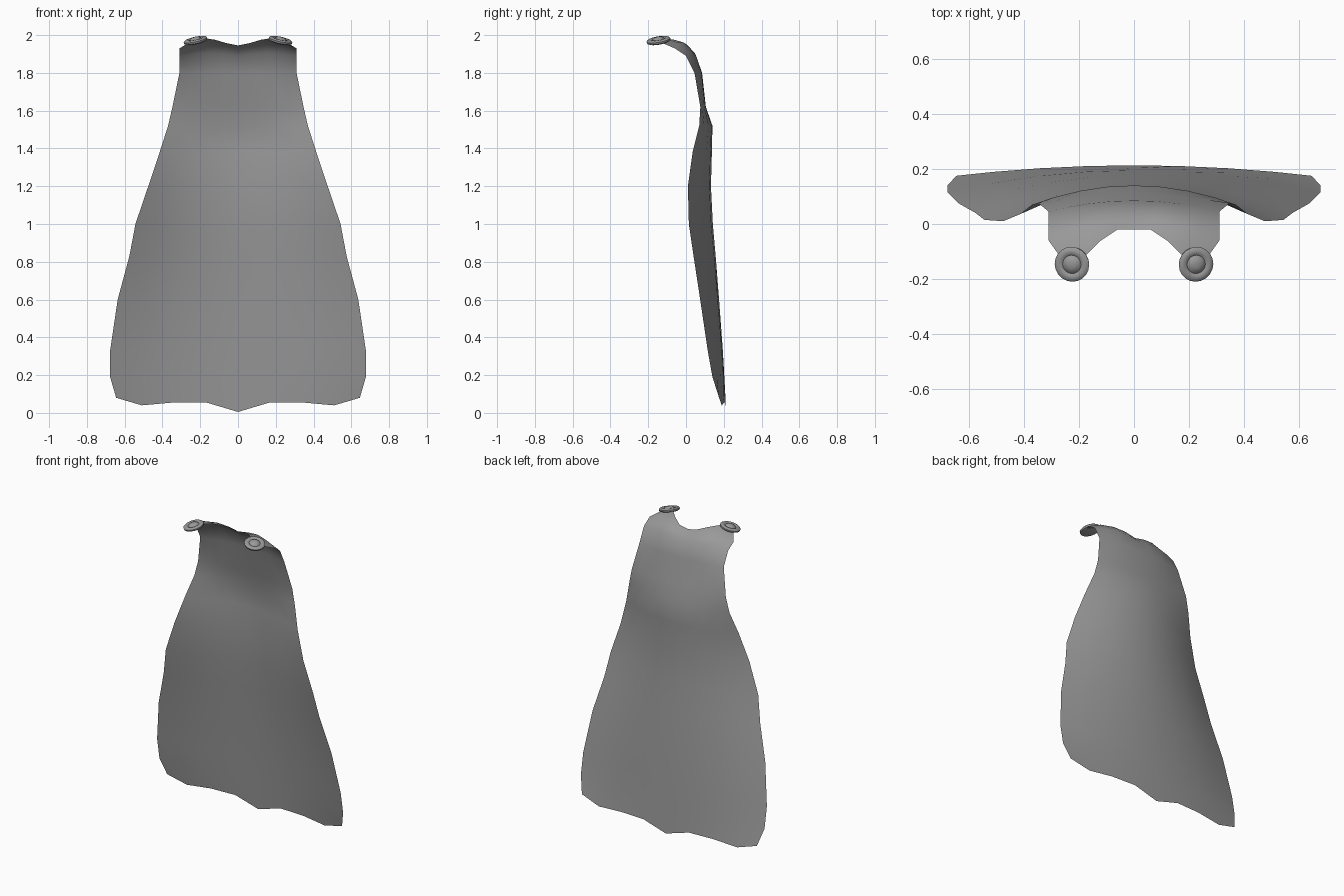
import bpy, bmesh, math
from mathutils import Matrix, Vector

if "Cube" in bpy.data.objects:
    bpy.data.objects.remove(bpy.data.objects["Cube"])

grey = bpy.data.materials.new("mid grey")
grey.diffuse_color = (0.32, 0.32, 0.32, 1)
grey.use_nodes = True
grey.node_tree.nodes["Principled BSDF"].inputs["Base Color"].default_value = grey.diffuse_color


def make_object(name, bm, angle):
    mesh = bpy.data.meshes.new(name)
    bm.to_mesh(mesh)
    bm.free()
    mesh.materials.append(grey)
    obj = bpy.data.objects.new(name, mesh)
    bpy.context.collection.objects.link(obj)
    bpy.ops.object.select_all(action='DESELECT')
    obj.select_set(True)
    bpy.context.view_layer.objects.active = obj
    bpy.ops.object.shade_smooth_by_angle(angle=math.radians(angle))
    return obj


# Cape: shoulder rows (neckline first), each from the centre out to the side
shoulder = [
    [(0, -.02, 1.945), (.06, -.02, 1.957), (.12, -.06, 1.975), (.17, -.11, 1.983), (.26, -.13, 1.96)],
    [(0, .01, 1.93), (.075, .01, 1.945), (.15, -.01, 1.96), (.23, -.04, 1.96), (.31, -.06, 1.93)],
    [(0, .05, 1.89), (.08, .05, 1.9), (.16, .04, 1.905), (.24, .02, 1.9), (.31, 0, 1.89)],
]
# Back rows: height, half width, centre depth, edge depth
back = [
    (1.80, .31, .085, .045), (1.62, .347, .105, .076), (1.52, .37, .14, .07),
    (1.38, .415, .137, .035), (1.20, .475, .132, .01), (1.00, .543, .142, .015),
    (.83, .575, .157, .04), (.60, .637, .175, .075), (.33, .677, .195, .115),
    (.19, .677, .203, .14), (.08, .645, .213, .175),
]
columns = [0, .26, .53, .79, 1]
hem = [.005, .055, .055, .04, .08]

rows = list(shoulder)
for i, (z, w, yc, ye) in enumerate(back):
    last = i == len(back) - 1
    rows.append([(w * u, yc + (ye - yc) * u ** 2, hem[k] if last else z)
                 for k, u in enumerate(columns)])

bm = bmesh.new()
grid = []
for row in rows:
    full = [(-x, y, z) for x, y, z in reversed(row[1:])] + row
    grid.append([bm.verts.new(p) for p in full])
for a, b in zip(grid, grid[1:]):
    for k in range(len(a) - 1):
        bm.faces.new((a[k], a[k + 1], b[k + 1], b[k]))
# Outer side of the cloth faces backwards
bm.normal_update()
if sum(f.normal.y for f in bm.faces) < 0:
    bmesh.ops.reverse_faces(bm, faces=bm.faces[:])
make_object("cape", bm, 80)

# Clasps: turned discs with a raised rim and a central dome
profile = [(.012, .017), (.024, .013), (.034, .004), (.042, .009), (.055, .009),
           (.064, .002), (.062, -.008), (.05, -.014)]
SIDES = 20


def clasp(name, side):
    bm = bmesh.new()
    rings = [[bm.verts.new((r * math.cos(2 * math.pi * k / SIDES),
                            r * math.sin(2 * math.pi * k / SIDES), z))
              for k in range(SIDES)] for r, z in profile]
    for a, b in zip(rings, rings[1:]):
        for k in range(SIDES):
            n = (k + 1) % SIDES
            bm.faces.new((a[k], b[k], b[n], a[n]))
    bm.faces.new(rings[0])
    bm.faces.new(rings[-1][::-1])
    tilt = Vector((0, 0, 1)).rotation_difference(Vector((.22 * side, -.17, 1)))
    bm.transform(Matrix.Translation((.225 * side, -.146, 1.973)) @ tilt.to_matrix().to_4x4())
    bmesh.ops.recalc_face_normals(bm, faces=bm.faces[:])
    make_object(name, bm, 40)


clasp("right_clasp", 1)
clasp("left_clasp", -1)
